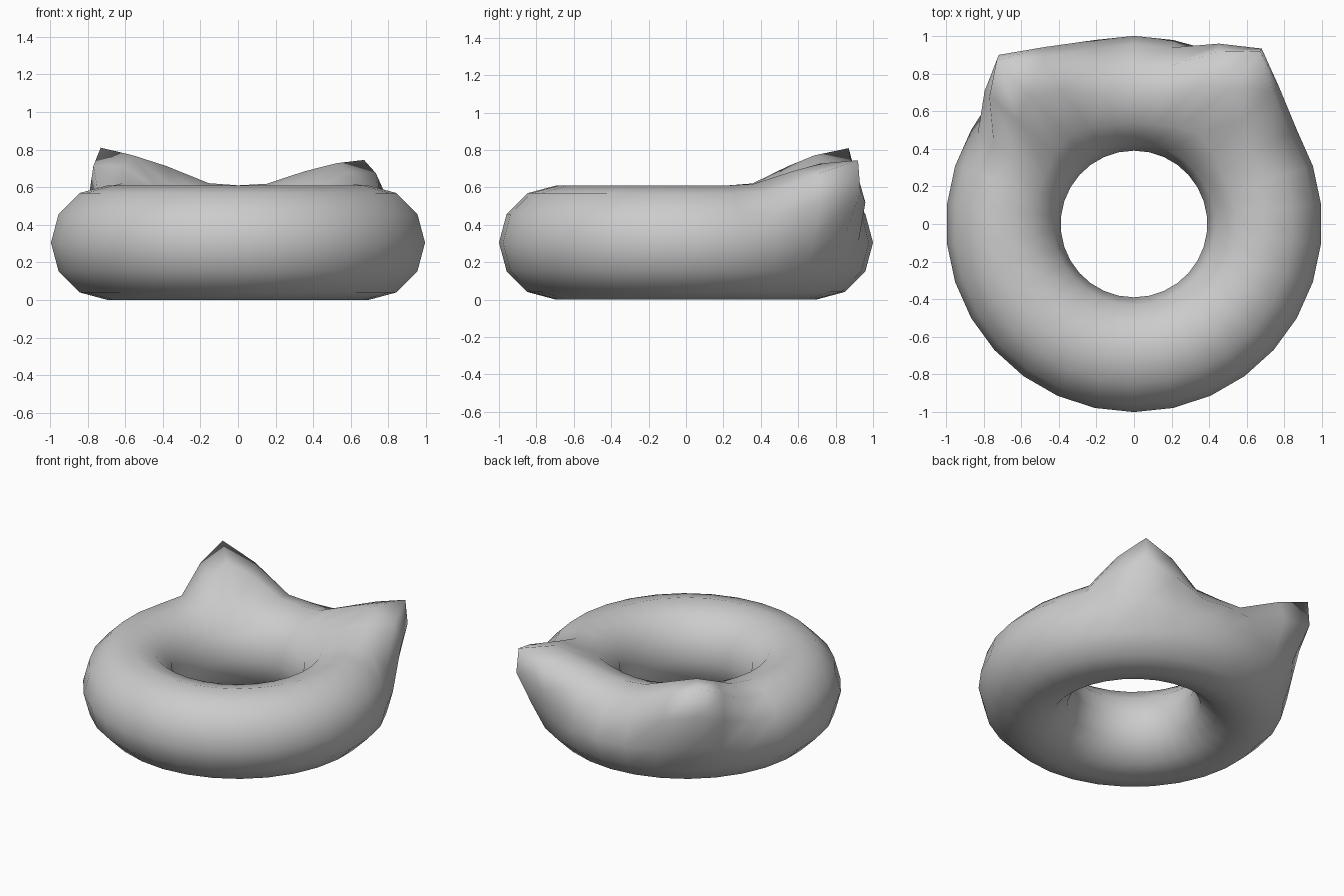
import bpy
from math import pi
from mathutils import Vector, Matrix

if "Cube" in bpy.data.objects:
    bpy.data.objects.remove(bpy.data.objects["Cube"])

MAJOR, MINOR = 0.695, 0.305

# Ring body: 30 x 12 torus with a vertex ring on the back centre line
bpy.ops.mesh.primitive_torus_add(major_segments=30, minor_segments=12,
                                 major_radius=MAJOR, minor_radius=MINOR)
ring = bpy.context.object
ring.name = "eared_ring"
ring.data.transform(Matrix.Translation((0, 0, MINOR)) @ Matrix.Rotation(pi / 2, 4, 'Z'))


def pull_ears(mesh, ears, radius):
    """Soft-pull the surface around each anchor towards its tip."""
    rest = [v.co.copy() for v in mesh.vertices]
    for anchor, tip in ears:
        anchor = Vector(anchor)
        pull = Vector(tip) - anchor
        for v, co in zip(mesh.vertices, rest):
            t = 1 - (co - anchor).length / radius
            if t > 0:
                v.co += pull * (3 * t * t - 2 * t ** 3)


# Two back-corner ears, slightly different from each other
pull_ears(ring.data, [
    ((-0.498, 0.686, 0.569), (-0.73, 0.87, 0.81)),
    ((0.498, 0.686, 0.569), (0.67, 0.92, 0.745)),
], 0.41)

bpy.ops.object.shade_smooth()
